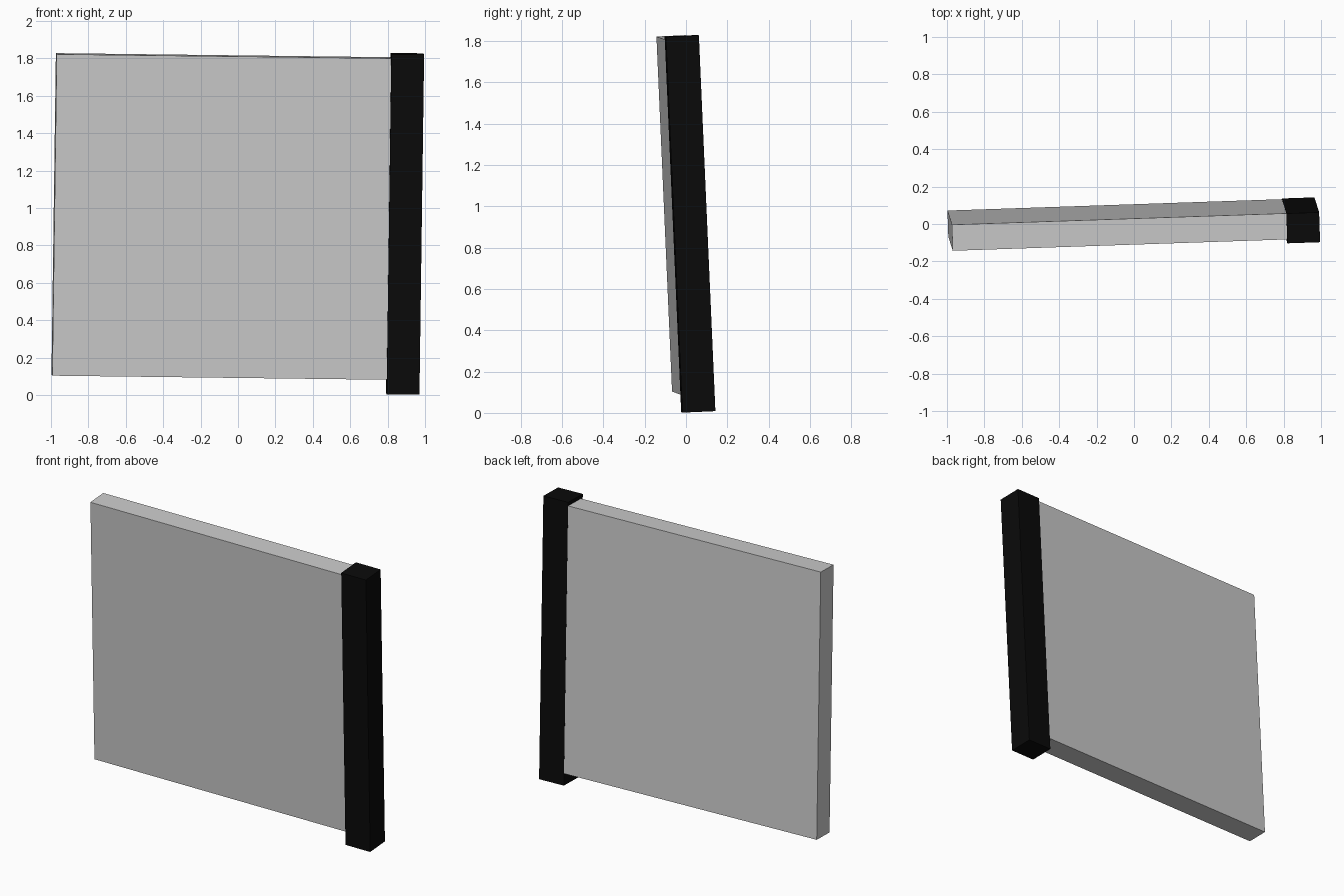
import bpy, bmesh
from mathutils import Matrix, Vector

if "Cube" in bpy.data.objects:
    bpy.data.objects.remove(bpy.data.objects["Cube"])

# Slightly leaning frame shared by both parts, centred on the post
z_axis = Vector((0.0137, -0.044, 1)).normalized()
x_axis = Vector((1, 0.034, -0.0137))
y_axis = z_axis.cross(x_axis).normalized()
x_axis = y_axis.cross(z_axis)
frame = Matrix((x_axis, y_axis, z_axis)).transposed().to_4x4()
frame.translation = (0.8925, 0.0195, 0.915)


def box(name, lo, hi, material=None):
    """Box between two corners in the leaning frame."""
    lo, hi = Vector(lo), Vector(hi)
    bm = bmesh.new()
    bmesh.ops.create_cube(bm, size=1)
    bmesh.ops.scale(bm, vec=hi - lo, verts=bm.verts)
    bmesh.ops.translate(bm, vec=(lo + hi) / 2, verts=bm.verts)
    mesh = bpy.data.meshes.new(name)
    bm.to_mesh(mesh)
    bm.free()
    obj = bpy.data.objects.new(name, mesh)
    obj.matrix_world = frame
    if material:
        mesh.materials.append(material)
    bpy.context.collection.objects.link(obj)
    return obj


black = bpy.data.materials.new("black")
black.diffuse_color = (0.003, 0.003, 0.003, 1)
black.use_nodes = True
black.node_tree.nodes["Principled BSDF"].inputs["Base Color"].default_value = black.diffuse_color

# Black upright post on the right
box("post", (-0.0875, -0.08, -0.91), (0.0875, 0.08, 0.91), black)

# Grey panel, flush with the back of the post and let into its side
box("panel", (-1.877, -0.06, -0.833), (-0.05, 0.0795, 0.887))
